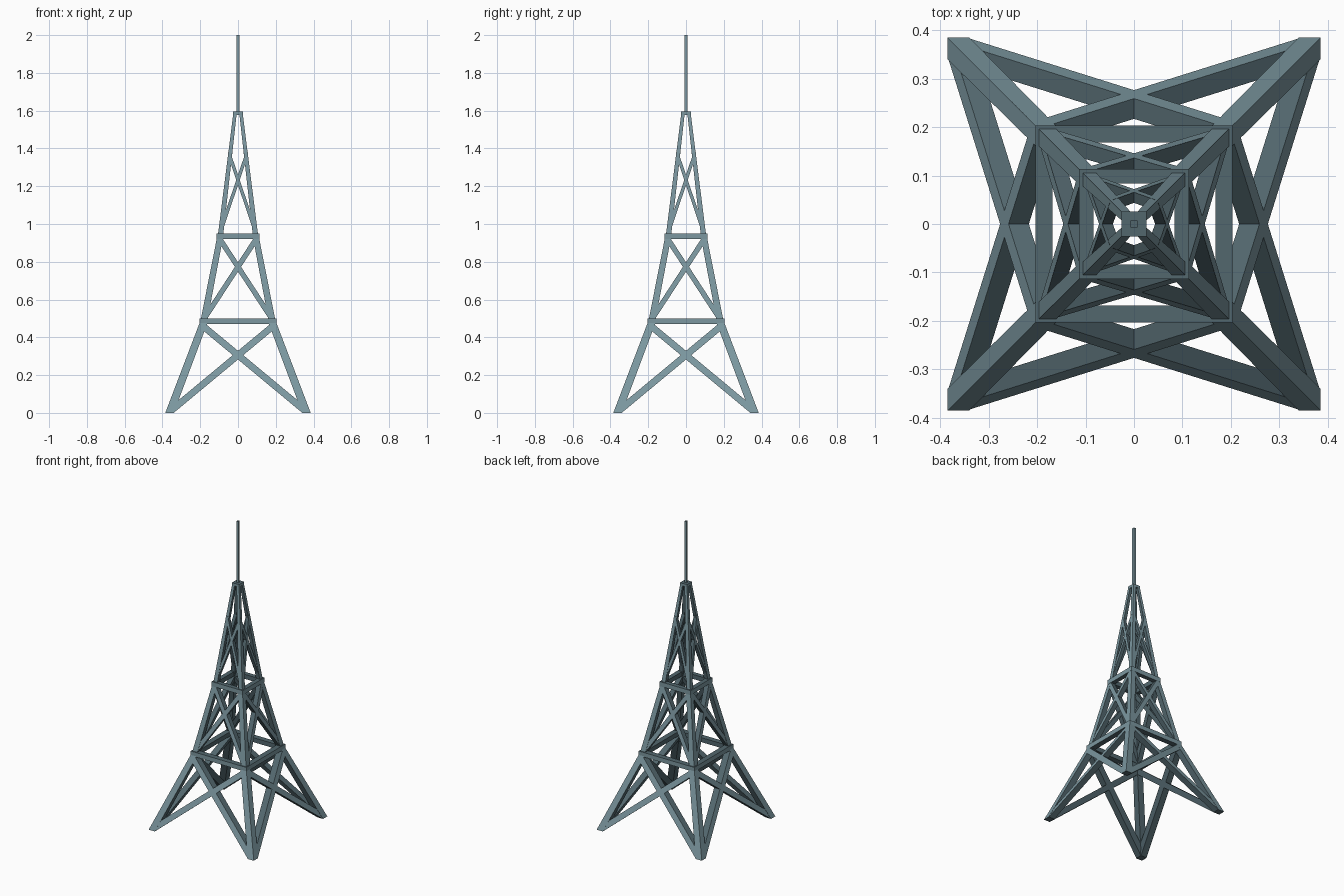
import bpy, bmesh
from mathutils import Vector, Matrix

if "Cube" in bpy.data.objects:
    bpy.data.objects.remove(bpy.data.objects["Cube"])


def material(name, colour):
    m = bpy.data.materials.new(name)
    m.diffuse_color = (*colour, 1)
    m.use_nodes = True
    m.node_tree.nodes["Principled BSDF"].inputs["Base Color"].default_value = m.diffuse_color
    return m


steel = material("blue grey steel", (0.20, 0.31, 0.35))
dark = material("dark steel", (0.085, 0.135, 0.155))


def faces_outward(f):
    """True for the sides of the tower that look away from its axis."""
    c, n = f.calc_center_median(), f.normal
    a = 0 if abs(n.x) > abs(n.y) else 1
    return n[a] * c[a] > 0 and abs(n[a]) > 0.85 and abs(c[a]) > 0.8 * abs(c[1 - a])


def finish(name, bm):
    bmesh.ops.recalc_face_normals(bm, faces=bm.faces)
    bm.normal_update()
    for f in bm.faces:
        f.material_index = 0 if faces_outward(f) else 1
    me = bpy.data.meshes.new(name)
    bm.to_mesh(me)
    bm.free()
    me.materials.append(steel)
    me.materials.append(dark)
    ob = bpy.data.objects.new(name, me)
    bpy.context.collection.objects.link(ob)


def prism(bm, low, high):
    """Closed four-sided bar between two quads of points."""
    a = [bm.verts.new(p) for p in low]
    b = [bm.verts.new(p) for p in high]
    bm.faces.new(a)
    bm.faces.new(b)
    for i in range(4):
        j = (i + 1) % 4
        bm.faces.new((a[i], a[j], b[j], b[i]))


def square(cx, cy, z, w):
    h = w / 2
    return [Vector((cx + sx * h, cy + sy * h, z))
            for sx, sy in ((-1, -1), (1, -1), (1, 1), (-1, 1))]


def beam(bm, p, q, up, depth):
    """Bar on the front side with ends cut along up and a level depth."""
    u, n = up / 2, Vector((0, depth / 2, 0))
    ends = [-u - n, u - n, u + n, -u + n]
    prism(bm, [p + e for e in ends], [q + e for e in ends])


def four_sides(bm):
    """Repeat a front-side part around the tower."""
    geom = bm.verts[:] + bm.edges[:] + bm.faces[:]
    for k in range(1, 4):
        new = bmesh.ops.duplicate(bm, geom=geom)["geom"]
        bmesh.ops.rotate(bm, verts=[v for v in new if isinstance(v, bmesh.types.BMVert)],
                         cent=(0, 0, 0), matrix=Matrix.Rotation(k * 1.5707963, 3, 'Z'))


# name, bottom z, top z, outer half width at each, leg width at each,
# brace start x and z, brace end x and z, brace height, brace depth
tiers = [
    ("lower", 0.0, 0.48, 0.385, 0.202, 0.045, 0.042, 0.34, 0.0235, 0.18, 0.455, 0.046, 0.042),
    ("middle", 0.48, 0.945, 0.200, 0.108, 0.036, 0.032, 0.178, 0.50, 0.096, 0.92, 0.050, 0.032),
    ("upper", 0.945, 1.585, 0.106, 0.025, 0.028, 0.018, 0.089, 0.97, 0.043, 1.36, 0.055, 0.022),
]
for name, z0, z1, o0, o1, w0, w1, bx0, bz0, bx1, bz1, bh, bd in tiers:
    c0, c1 = o0 - w0 / 2, o1 - w1 / 2
    slope = (c0 - c1) / (z1 - z0)

    # Four leaning corner legs
    bm = bmesh.new()
    for sx in (-1, 1):
        for sy in (-1, 1):
            prism(bm, square(sx * c0, sy * c0, z0, w0), square(sx * c1, sy * c1, z1, w1))
    finish(name + "_legs", bm)

    # Crossed braces lying in each sloping side
    bm = bmesh.new()
    for s in (-1, 1):
        p = Vector((s * bx0, slope * (bz0 - z0) - c0, bz0))
        q = Vector((-s * bx1, slope * (bz1 - z0) - c0, bz1))
        beam(bm, p, q, Vector((0, slope, 1)) * bh, bd)
    four_sides(bm)
    finish(name + "_cross_braces", bm)

# Horizontal square rings at the two joints
for name, z, outer, t in (("lower_ring", 0.485, 0.204, 0.036),
                          ("middle_ring", 0.935, 0.114, 0.030)):
    bm = bmesh.new()
    y = -(outer - t / 2)
    beam(bm, Vector((-outer, y, z)), Vector((outer, y, z)), Vector((0, 0, 0.030)), t)
    four_sides(bm)
    finish(name, bm)

# Cap plate and mast
for name, w, z0, z1 in (("top_cap", 0.052, 1.578, 1.595), ("mast", 0.015, 1.58, 2.0)):
    bm = bmesh.new()
    prism(bm, square(0, 0, z0, w), square(0, 0, z1, w))
    finish(name, bm)
